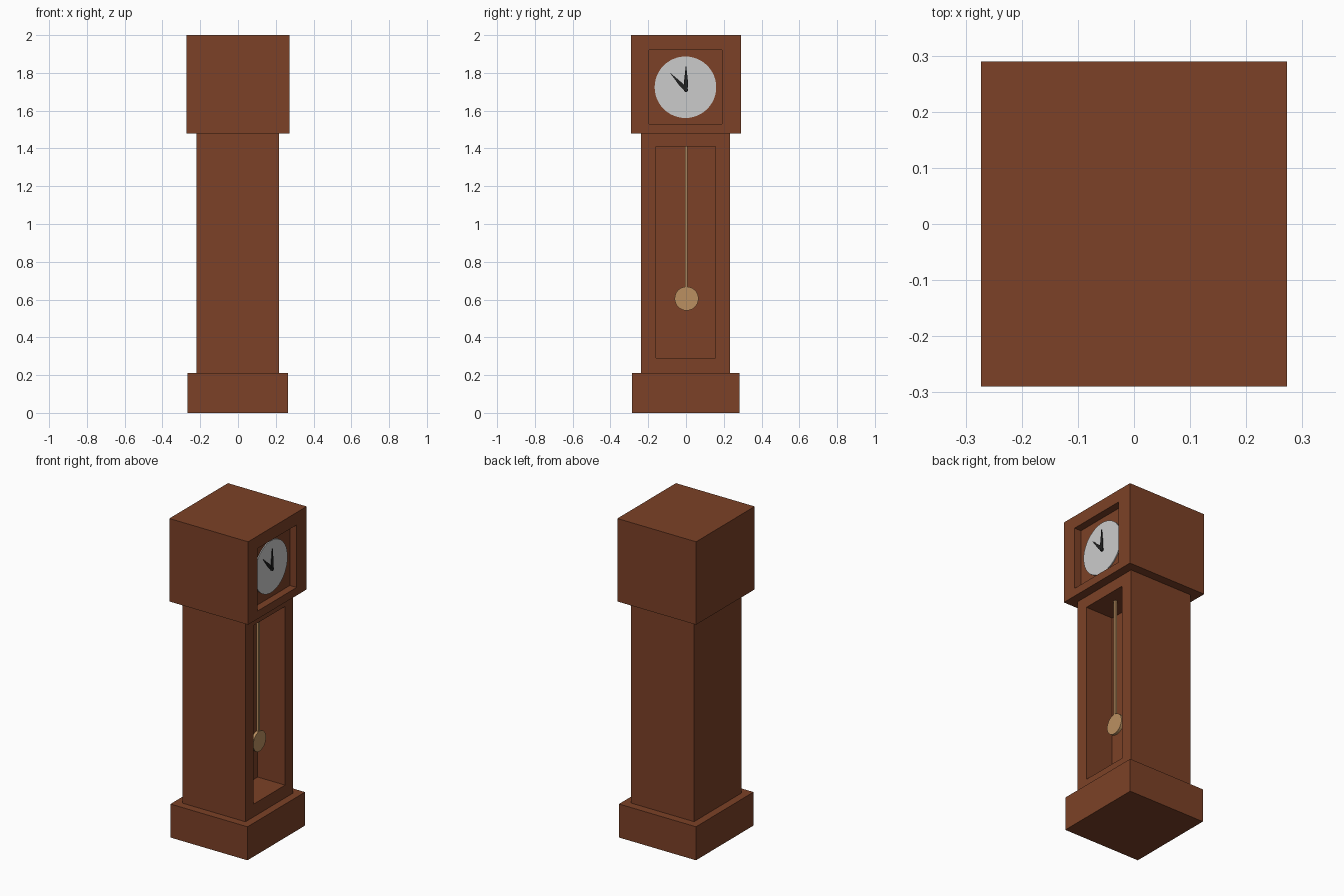
import bpy, bmesh
from math import pi, radians
from mathutils import Matrix, Vector

if "Cube" in bpy.data.objects:
    bpy.data.objects.remove(bpy.data.objects["Cube"])


def material(name, rgb):
    m = bpy.data.materials.new(name)
    m.diffuse_color = (*rgb, 1)
    m.use_nodes = True
    m.node_tree.nodes["Principled BSDF"].inputs["Base Color"].default_value = m.diffuse_color
    return m


WOOD = material("wood", (0.2, 0.053, 0.02))
BRASS = material("brass", (0.5, 0.28, 0.12))
BLACK = material("black", (0.015, 0.015, 0.015))


def finish(name, bm, mat=None):
    bmesh.ops.recalc_face_normals(bm, faces=bm.faces)
    mesh = bpy.data.meshes.new(name)
    bm.to_mesh(mesh)
    bm.free()
    obj = bpy.data.objects.new(name, mesh)
    bpy.context.collection.objects.link(obj)
    if mat:
        mesh.materials.append(mat)
    return obj


def box(name, x, y, z, mat, opening=None, depth=0):
    """Box from (min, max) ranges; opening = (y range, z range) sunk into the +x side."""
    bm = bmesh.new()
    bmesh.ops.create_cube(bm, size=1)
    for v in bm.verts:
        v.co = [r[0] if c < 0 else r[1] for c, r in zip(v.co, (x, y, z))]
    if opening:
        bm.normal_update()
        face = max(bm.faces, key=lambda f: f.normal.x)
        mid = face.calc_center_median()
        bmesh.ops.inset_individual(bm, faces=[face], thickness=0.02)
        for v in face.verts:
            v.co.y = opening[0][v.co.y > mid.y]
            v.co.z = opening[1][v.co.z > mid.z]
        sunk = bmesh.ops.extrude_discrete_faces(bm, faces=[face])["faces"][0]
        for v in sunk.verts:
            v.co.x -= depth
    return finish(name, bm, mat)


def disc(name, x, y, z, radius, thickness, mat=None, sides=48):
    """Flat cylinder facing +x."""
    bm = bmesh.new()
    bmesh.ops.create_cone(bm, cap_ends=True, segments=sides, radius1=radius,
                          radius2=radius, depth=thickness,
                          matrix=Matrix.Translation((x, y, z)) @ Matrix.Rotation(pi / 2, 4, 'Y'))
    for f in bm.faces:
        f.smooth = len(f.verts) == 4
    obj = finish(name, bm, mat)
    for e in obj.data.edges:
        a, b = (obj.data.vertices[i].co for i in e.vertices)
        e.use_edge_sharp = abs(a.x - b.x) < 1e-5
    return obj


def hand(name, angle, length, x):
    """Tapered pointer turned about the dial pivot, angle towards -y."""
    bm = bmesh.new()
    outline = [(-0.008, -0.008), (0.008, -0.008), (0.011, length * 0.3),
               (0.001, length), (-0.001, length), (-0.011, length * 0.3)]
    rot = Matrix.Rotation(angle, 3, 'X')
    face = bm.faces.new([bm.verts.new(rot @ Vector((0, a, b)) + Vector((x, 0, 1.71)))
                         for a, b in outline])
    ext = bmesh.ops.extrude_face_region(bm, geom=[face])
    for v in ext["geom"]:
        if isinstance(v, bmesh.types.BMVert):
            v.co.x += 0.004
    return finish(name, bm, BLACK)


# Case: plinth, hollow trunk and hood with dial recess
box("base", (-0.268, 0.266), (-0.286, 0.284), (0, 0.21), WOOD)
box("trunk", (-0.22, 0.218), (-0.237, 0.234), (0.21, 1.48), WOOD,
    ((-0.158, 0.155), (0.29, 1.41)), 0.19)
box("hood", (-0.273, 0.273), (-0.29, 0.29), (1.48, 2.0), WOOD,
    ((-0.196, 0.191), (1.53, 1.922)), 0.047)

# Dial and hands
disc("dial", 0.2285, -0.003, 1.724, 0.163, 0.007)
hand("hour_hand", radians(43), 0.12, 0.232)
hand("minute_hand", 0, 0.128, 0.236)
disc("hand_pivot", 0.237, 0, 1.71, 0.011, 0.01, BLACK, 16)

# Pendulum
box("pendulum_rod", (0.132, 0.146), (-0.005, 0.009), (0.62, 1.41), BRASS)
disc("pendulum_bob", 0.139, 0.003, 0.605, 0.063, 0.018, BRASS)
